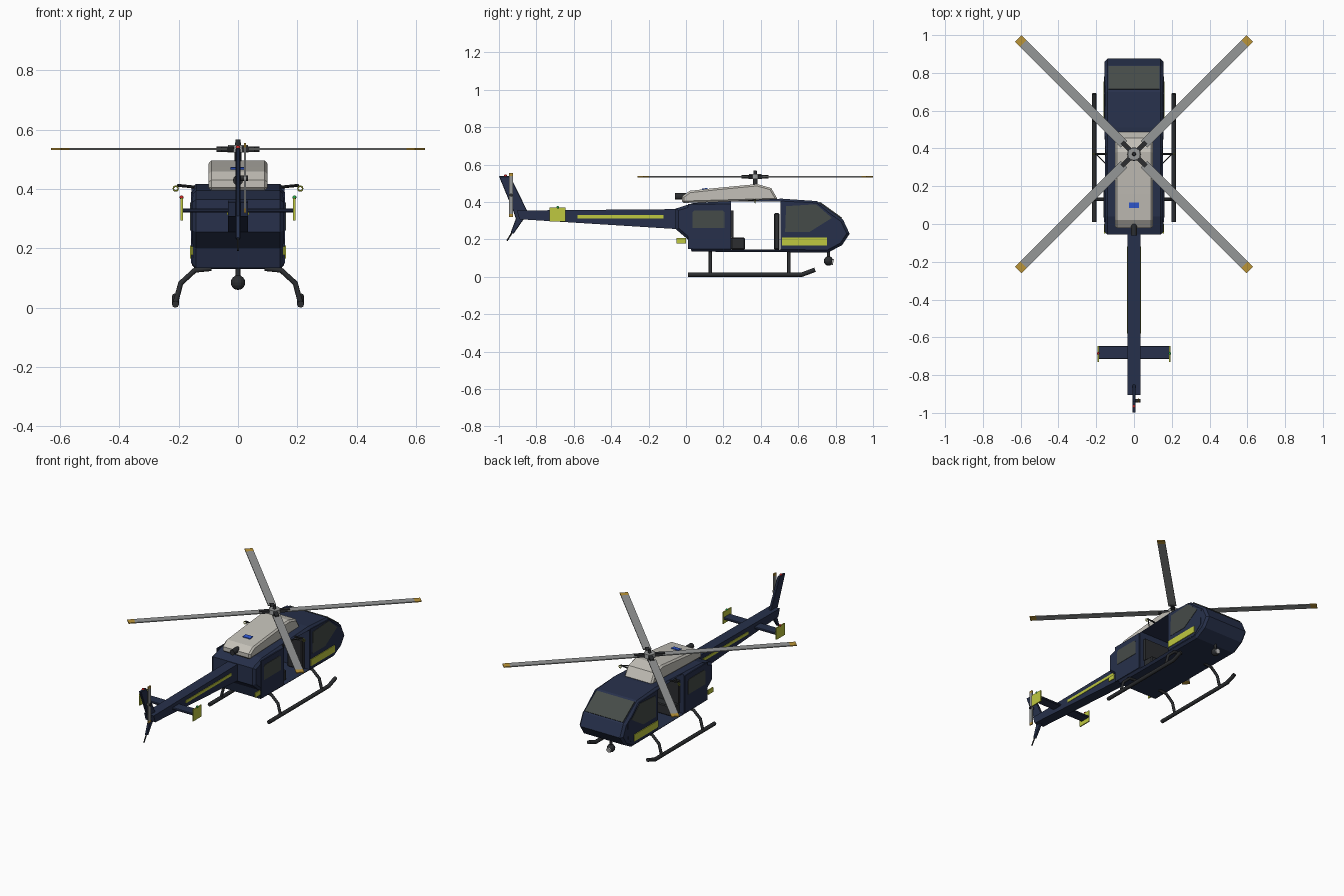
import bpy, bmesh, math
from mathutils import Vector, Matrix

if "Cube" in bpy.data.objects:
    bpy.data.objects.remove(bpy.data.objects["Cube"])


def mat(name, r, g, b):
    m = bpy.data.materials.new(name)
    m.diffuse_color = (r, g, b, 1)
    m.use_nodes = True
    m.node_tree.nodes["Principled BSDF"].inputs["Base Color"].default_value = m.diffuse_color
    return m


NAVY = mat("navy", .02, .03, .07)
BEIGE = mat("beige", .55, .53, .48)
YELLOW = mat("yellow", .52, .58, .05)
GLASS = mat("glass", .06, .07, .065)
DARK = mat("dark", .025, .027, .03)
BLADE = mat("blade_grey", .3, .31, .31)
GOLD = mat("gold", .5, .3, .04)
RED = mat("red", .6, .02, .02)
GREEN = mat("green", .02, .4, .06)
BLUE = mat("blue", .03, .1, .65)
WHITE = mat("white", .8, .8, .8)


def finish(name, bm, material, bevel=0.0, limit=80):
    bmesh.ops.recalc_face_normals(bm, faces=bm.faces[:])
    me = bpy.data.meshes.new(name)
    bm.to_mesh(me)
    bm.free()
    ob = bpy.data.objects.new(name, me)
    bpy.context.collection.objects.link(ob)
    if material:
        me.materials.append(material)
    if bevel:
        b = ob.modifiers.new("bevel", 'BEVEL')
        b.width, b.segments = bevel, 1
        b.limit_method, b.angle_limit = 'ANGLE', math.radians(limit)
    return ob


def prism(name, pts, x0, x1, material, bevel=0.0):
    """Side profile (y, z) extruded along x."""
    bm = bmesh.new()
    a = [bm.verts.new((x0, y, z)) for y, z in pts]
    b = [bm.verts.new((x1, y, z)) for y, z in pts]
    bm.faces.new(a)
    bm.faces.new(b[::-1])
    for i in range(len(pts)):
        j = (i + 1) % len(pts)
        bm.faces.new((a[i], b[i], b[j], a[j]))
    return finish(name, bm, material, bevel)


def box(name, x0, x1, y0, y1, z0, z1, material, bevel=0.0):
    return prism(name, [(y0, z0), (y1, z0), (y1, z1), (y0, z1)],
                 min(x0, x1), max(x0, x1), material, bevel)


def rod(name, p, q, r, material, r2=None, sides=12):
    p, q = Vector(p), Vector(q)
    bm = bmesh.new()
    m = Matrix.Translation((p + q) / 2) @ (q - p).to_track_quat('Z', 'Y').to_matrix().to_4x4()
    bmesh.ops.create_cone(bm, cap_ends=True, segments=sides, radius1=r,
                          radius2=r if r2 is None else r2, depth=(q - p).length, matrix=m)
    return finish(name, bm, material)


def ball(name, c, r, material):
    bm = bmesh.new()
    bmesh.ops.create_uvsphere(bm, u_segments=14, v_segments=8, radius=r, matrix=Matrix.Translation(c))
    return finish(name, bm, material)


def tube(name, pts, r, material, closed=False):
    cu = bpy.data.curves.new(name, 'CURVE')
    cu.dimensions, cu.bevel_depth, cu.bevel_resolution, cu.use_fill_caps = '3D', r, 2, True
    sp = cu.splines.new('POLY')
    sp.points.add(len(pts) - 1)
    for p, c in zip(sp.points, pts):
        p.co = (*c, 1)
    sp.use_cyclic_u = closed
    cu.materials.append(material)
    ob = bpy.data.objects.new(name, cu)
    bpy.context.collection.objects.link(ob)


# Fuselage with the open cabin cut through it
body = prism("fuselage", [(.03, .135), (.76, .13), (.835, .17), (.875, .23), (.84, .305), (.70, .405),
                          (.51, .418), (.04, .395), (-.055, .365), (-.055, .255), (.01, .2)],
             -.155, .155, NAVY, .014)
cutter = box("cabin_cutter", -.3, .3, .24, .505, .146, .402, None)
cutter.hide_render = True
cutter.hide_set(True)
cut = body.modifiers.new("cabin", 'BOOLEAN')
cut.operation, cut.object, cut.solver = 'DIFFERENCE', cutter, 'EXACT'

# Cabin seats
box("rear_bench", -.125, .125, .24, .315, .146, .21, DARK, .005)
box("rear_bench_back", -.125, .125, .24, .255, .21, .355, DARK)
for s, n in ((-1, "left"), (1, "right")):
    box(n + "_front_seat_back", s * .02, s * .125, .47, .5, .146, .34, DARK, .005)

# Windscreen laid on the sloping nose
prism("windscreen", [(.712, .3965), (.832, .311), (.836, .315), (.716, .4015)], -.135, .135, GLASS)

# Engine cowling, badge panel and exhaust
prism("engine_cowling", [(-.022, .395), (-.022, .43), (.02, .46), (.16, .475), (.38, .496),
                         (.455, .475), (.493, .41)], -.1, .1, BEIGE, .01)
prism("blue_panel", [(.085, .466), (.115, .469), (.115, .475), (.085, .472)], -.026, .026, BLUE)
rod("exhaust", (0, -.06, .43), (0, 0, .43), .017, DARK)

# Doors, windows, stripes and steps on both sides
for s, n in ((-1, "left"), (1, "right")):
    a, b, c = sorted((s * .152, s * .159)), sorted((s * .154, s * .1615)), sorted((s * .15, s * .157))
    box(n + "_sliding_door", *a, .01, .238, .15, .39, NAVY)
    prism(n + "_sliding_window", [(.035, .26), (.205, .26), (.205, .345), (.195, .355),
                                  (.045, .355), (.035, .345)], *b, GLASS)
    prism(n + "_cockpit_door", [(.51, .15), (.75, .15), (.81, .2), (.815, .3), (.7, .395), (.51, .405)],
          *c, NAVY)
    prism(n + "_cockpit_window", [(.53, .24), (.66, .24), (.78, .315), (.695, .388), (.535, .378)],
          *a, GLASS)
    box(n + "_nose_stripe", *b, .512, .755, .167, .21, YELLOW)
    box(n + "_rear_step", *a, -.05, 0, .178, .207, YELLOW)
    box(n + "_boom_stripe", s * .03, s * .037, -.58, -.12, .313, .331, YELLOW)

# Tail boom, fin and beacon
prism("tail_boom", [(-.04, .255), (-.04, .362), (-.86, .355), (-.905, .355), (-.89, .308)],
      -.034, .034, NAVY)
prism("tail_fin", [(-1, .538), (-.94, .538), (-.85, .355), (-.87, .305), (-.922, .23),
                   (-.938, .235), (-.91, .31), (-.925, .355)], -.008, .008, NAVY, .003)
rod("tail_skid", (0, -.925, .245), (0, -.957, .193), .004, DARK, sides=8)
ball("beacon", (0, -.965, .54), .008, RED)

# Stabiliser with end plates and side lights
box("stabiliser", -.19, .19, -.715, -.645, .322, .335, NAVY, .004)
for s, n, light in ((-1, "left", RED), (1, "right", GREEN)):
    box(n + "_end_plate", s * .186, s * .193, -.73, -.645, .295, .37, YELLOW)
    ball(n + "_side_light", (s * .19, -.685, .372), .007, light)

# Tail rotor
rod("tail_rotor_shaft", (0, -.935, .437), (.034, -.935, .437), .009, DARK)
box("tail_rotor_blades", .02, .027, -.946, -.924, .335, .54, BLADE)
for z, n in ((.32, "lower"), (.54, "upper")):
    box(n + "_tail_rotor_tip", .02, .027, -.946, -.924, z, z + .015, GOLD)

# Main rotor: mast, hub, grips, blades and tips
C = Vector((0, .37, .535))
rod("rotor_mast", C - Vector((0, 0, .06)), C + Vector((0, 0, .008)), .012, DARK)
rod("rotor_hub", C - Vector((0, 0, .012)), C + Vector((0, 0, .014)), .036, BLADE, .033, 16)
rod("rotor_cap", C, C + Vector((0, 0, .033)), .012, DARK, .008)
for k in range(4):
    rot = Matrix.Translation(C) @ Matrix.Rotation(math.radians(45 + 90 * k), 4, 'Z')
    for name, r0, r1, w, h, m in (("grip", .03, .09, .012, .009, DARK),
                                  ("blade", .075, .828, .024, .003, BLADE),
                                  ("blade_tip", .828, .867, .024, .003, GOLD)):
        ob = box(f"rotor_{name}_{k + 1}", r0, r1, -w, w, -h, h, m)
        ob.matrix_world = rot

# Skid landing gear and rope booms
for s, n in ((-1, "left"), (1, "right")):
    tube(n + "_skid", [(s * .211, .01, .012), (s * .211, .62, .012), (s * .211, .69, .038)], .012, DARK)
    for y, e in ((.13, "rear"), (.55, "front")):
        tube(f"{n}_{e}_skid_leg", [(s * .09, y, .133), (s * .145, y, .127), (s * .193, y, .083),
                                   (s * .212, y, .012)], .009, DARK)
    rod(n + "_rope_boom", (s * .145, .37, .407), (s * .205, .37, .413), .005, DARK, sides=8)
    rod(n + "_rope_boom_brace", (s * .15, .32, .405), (s * .2, .37, .411), .003, DARK, sides=8)
    tube(n + "_rope_ring", [(s * .21 + .008 * math.cos(t * math.pi / 6), .37,
                             .402 + .008 * math.sin(t * math.pi / 6)) for t in range(12)],
         .0025, YELLOW, True)

# Belly searchlight
rod("searchlight_mount", (0, .762, .135), (0, .762, .09), .008, DARK)
ball("searchlight", (0, .762, .085), .025, DARK)
rod("searchlight_lens", (0, .77, .083), (0, .788, .079), .016, WHITE)
